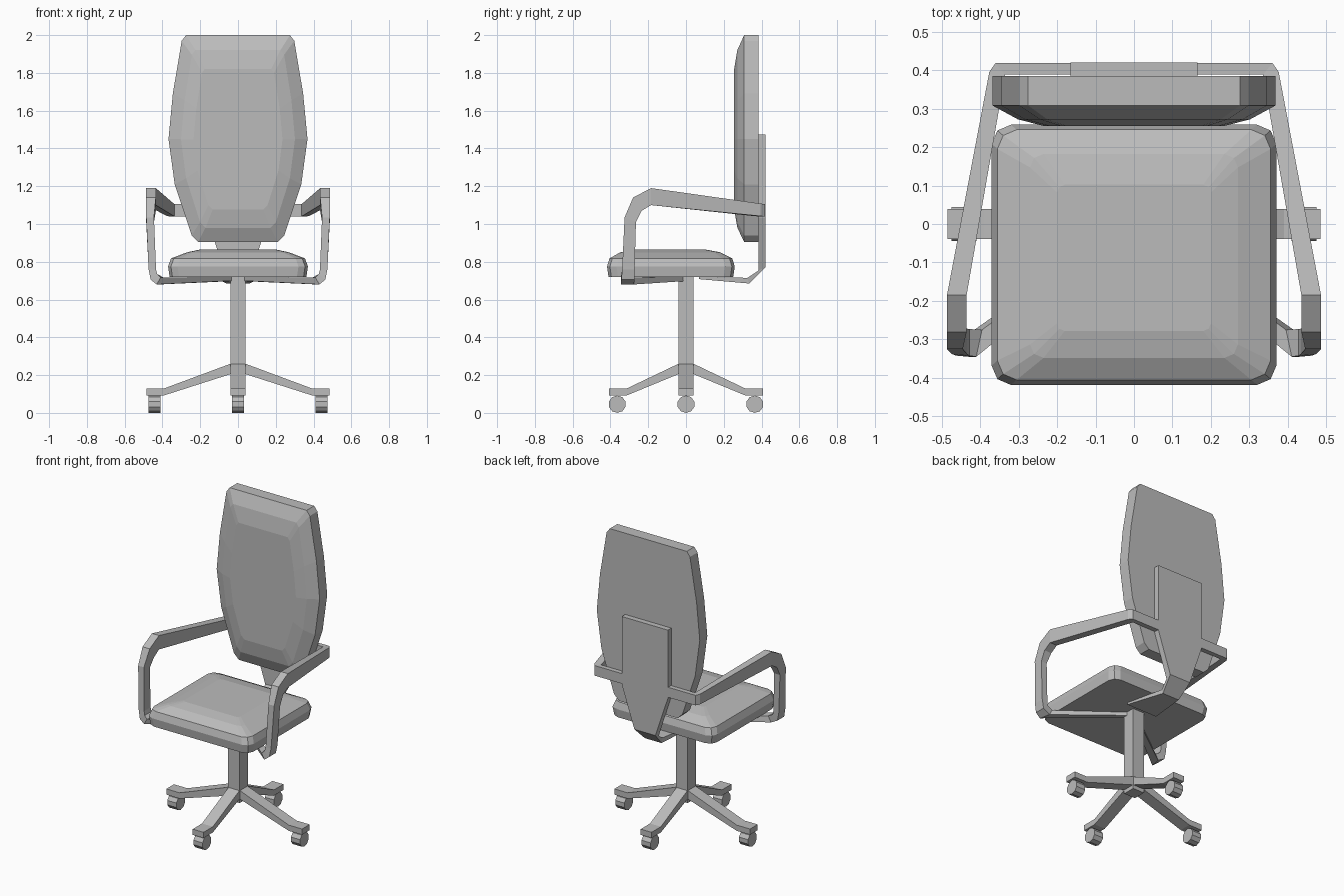
import bpy, bmesh, math
from mathutils import Matrix

cube = bpy.data.objects.get("Cube")
if cube:
    bpy.data.objects.remove(cube, do_unlink=True)

grey = bpy.data.materials.new("plain grey")
grey.use_nodes = True
COL = (0.5, 0.5, 0.5, 1)
grey.diffuse_color = COL
grey.node_tree.nodes["Principled BSDF"].inputs["Base Color"].default_value = COL


def finish(name, bm):
    bmesh.ops.recalc_face_normals(bm, faces=bm.faces)
    me = bpy.data.meshes.new(name)
    bm.to_mesh(me)
    bm.free()
    me.materials.append(grey)
    ob = bpy.data.objects.new(name, me)
    bpy.context.collection.objects.link(ob)
    return ob


def loft(name, rings):
    """Skin a list of equal closed rings and cap both ends."""
    bm = bmesh.new()
    rows = [[bm.verts.new(p) for p in ring] for ring in rings]
    n = len(rows[0])
    for a, b in zip(rows, rows[1:]):
        for i in range(n):
            j = (i + 1) % n
            bm.faces.new((a[i], a[j], b[j], b[i]))
    bm.faces.new(rows[0])
    bm.faces.new(rows[-1])
    return finish(name, bm)


def mirror_x(ob):
    ob.modifiers.new("mirror", 'MIRROR').use_axis[0] = True


def chamfered(hx, hy, cy, z, c):
    quarter = [(hx, hy - c), (hx - c * 0.3, hy - c * 0.3), (hx - c, hy)]
    pts = quarter + [(-x, y) for x, y in reversed(quarter)]
    pts += [(-x, -y) for x, y in pts]
    return [(x, y + cy, z) for x, y in pts]


# Seat cushion: stacked chamfered rectangles
loft("seat", [chamfered(*r) for r in (
    (0.362, 0.33, -0.08, 0.72, 0.05),
    (0.37, 0.338, -0.08, 0.775, 0.05),
    (0.355, 0.325, -0.08, 0.818, 0.05),
    (0.27, 0.265, -0.083, 0.85, 0.035),
    (0.2, 0.19, -0.088, 0.865, 0.02))])

# Backrest: one outline, shrunk towards the domed front
half = [(0.275, 2.0), (0.298, 1.97), (0.345, 1.69), (0.368, 1.45),
        (0.335, 1.21), (0.245, 0.94), (0.21, 0.905)]
outline = half + [(-x, z) for x, z in reversed(half)]
MID = 1.44
loft("backrest", [[(x * sx, y, MID + (z - MID) * sz) for x, z in outline]
                  for y, sx, sz in ((0.385, 1, 1), (0.308, 1, 1),
                                    (0.272, 0.82, 0.86), (0.255, 0.64, 0.68))])

# Support plate behind the backrest, bending forward under the seat
plate = [(0.165, (0.42, 1.475), (0.385, 1.475)),
         (0.165, (0.42, 1.035), (0.385, 1.035)),
         (0.075, (0.42, 0.77), (0.385, 0.755)),
         (0.06, (0.335, 0.685), (0.325, 0.715)),
         (0.11, (0.07, 0.708), (0.07, 0.72))]
loft("back_support", [[(-w, *o), (w, *o), (w, *i), (-w, *i)]
                      for w, o, i in plate])

# Armrest: rear bar, sloping arm, front bend, then a strut under the seat
rings = []
for (xo, yo), (xi, yi), lo, hi in (((0.1, 0.418), (0.1, 0.388), 1.04, 1.105),
                                   ((0.36, 0.418), (0.335, 0.388), 1.04, 1.105),
                                   ((0.376, 0.395), (0.34, 0.36), 1.042, 1.108)):
    rings.append([(xo, yo, hi), (xi, yi, hi), (xi, yi, lo), (xo, yo, lo)])
for xo, xi, f, b in ((0.486, 0.435, (-0.185, 1.19), (-0.185, 1.1)),
                     (0.486, 0.435, (-0.28, 1.14), (-0.235, 1.07)),
                     (0.486, 0.445, (-0.325, 1.035), (-0.265, 1.01)),
                     (0.473, 0.434, (-0.338, 0.76), (-0.272, 0.76))):
    rings.append([(xo, *f), (xi, *f), (xi, *b), (xo, *b)])
for bottom, top, fx, fy, bx, by in (
        ((0.462, 0.705), (0.428, 0.735), 0, -0.342, 0, -0.273),
        ((0.43, 0.68), (0.41, 0.717), 0, -0.345, -0.015, -0.275),
        ((0.0, 0.7), (0.0, 0.72), 0.02, -0.03, -0.02, 0.03)):
    (xo, zo), (xi, zi) = bottom, top
    rings.append([(xo + fx, fy, zo), (xi + fx, fy, zi),
                  (xi + bx, by, zi), (xo + bx, by, zo)])
mirror_x(loft("armrest", rings))

# Square centre column
W = 0.041
loft("column", [[(-W, -W, z), (W, -W, z), (W, W, z), (-W, W, z)]
                for z in (0.18, 0.72)])

# Four base legs with castors that all face the same way
for name, angle, reach in (("left", 0, 0.485), ("back", 90, 0.407),
                           ("right", 180, 0.485), ("front", 270, 0.407)):
    turn = Matrix.Rotation(math.radians(angle), 3, 'Z')
    leg = [(0, 0.262, 0.205), (0.04, 0.26, 0.205),
           (reach - 0.095, 0.13, 0.093), (reach, 0.13, 0.093)]
    ob = loft(name + "_leg", [[(r, -W * 0.95, t), (r, W * 0.95, t),
                               (r, W * 0.95, b), (r, -W * 0.95, b)] for r, t, b in leg])
    ob.data.transform(turn.to_4x4())
    hub = turn @ Matrix.Translation((reach - 0.043, 0, 0.048)).translation
    bm = bmesh.new()
    bmesh.ops.create_cone(bm, cap_ends=True, segments=10, radius1=0.046,
                          radius2=0.046, depth=0.065,
                          matrix=Matrix.Translation(hub) @
                          Matrix.Rotation(math.pi / 2, 4, 'Y') @
                          Matrix.Rotation(math.pi / 10, 4, 'Z'))
    low = min(v.co.z for v in bm.verts)
    bmesh.ops.translate(bm, verts=bm.verts, vec=(0, 0, -low))
    finish(name + "_castor", bm)
